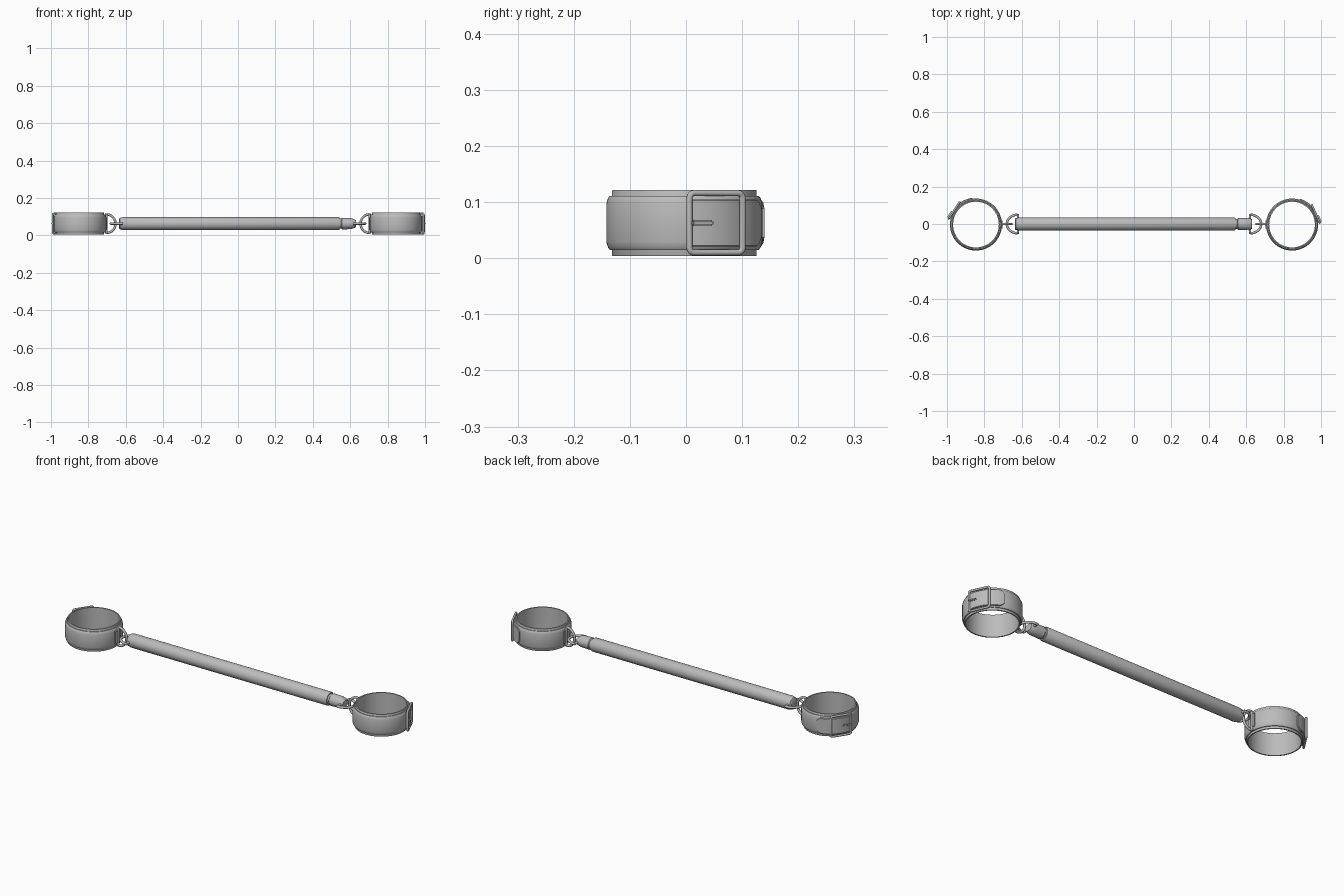
import bpy, bmesh, math
from mathutils import Matrix, Vector

cube = bpy.data.objects.get("Cube")
if cube:
    bpy.data.objects.remove(cube, do_unlink=True)

grey = bpy.data.materials.new("plain grey")
grey.use_nodes = True
GREY = (0.5, 0.5, 0.5, 1)
grey.diffuse_color = GREY
grey.node_tree.nodes["Principled BSDF"].inputs["Base Color"].default_value = GREY

MID = 0.063      # height of the bar axis
CUFF_X = 0.845   # distance of each cuff from the middle
CUFF_Y = -0.003


def finish(bm, name, matrix=None, angle=35):
    """Turn a bmesh into a shaded grey object."""
    if matrix:
        bm.transform(matrix)
    bmesh.ops.recalc_face_normals(bm, faces=bm.faces)
    me = bpy.data.meshes.new(name)
    bm.to_mesh(me)
    bm.free()
    me.materials.append(grey)
    ob = bpy.data.objects.new(name, me)
    bpy.context.collection.objects.link(ob)
    bpy.ops.object.select_all(action='DESELECT')
    ob.select_set(True)
    bpy.context.view_layer.objects.active = ob
    bpy.ops.object.shade_smooth_by_angle(angle=math.radians(angle))
    return ob


def skin(bm, rings, closed):
    """Bridge rings of points; closed joins the last ring to the first."""
    vs = [[bm.verts.new(p) for p in r] for r in rings]
    n, m = len(vs), len(vs[0])
    for i in range(n if closed else n - 1):
        a, b = vs[i], vs[(i + 1) % n]
        for j in range(m):
            k = (j + 1) % m
            bm.faces.new((a[j], a[k], b[k], b[j]))
    if not closed:
        bm.faces.new(vs[0])
        bm.faces.new(vs[-1])


def lathe_z(name, profile, matrix, seg=64):
    """Closed (radius, height) profile turned around z."""
    bm = bmesh.new()
    rings = []
    for i in range(seg):
        a = math.tau * i / seg
        rings.append([(r * math.cos(a), r * math.sin(a), z) for r, z in profile])
    skin(bm, rings, True)
    return finish(bm, name, matrix)


def lathe_x(name, profile, seg=32):
    """Solid of (x, radius, flatness) rings along the bar axis."""
    bm = bmesh.new()
    rings = []
    for x, r, flat in profile:
        rings.append([(x, r * math.cos(math.tau * i / seg),
                       MID + flat * r * math.sin(math.tau * i / seg)) for i in range(seg)])
    skin(bm, rings, False)
    return finish(bm, name)


def arc_strap(name, stations, r0, r1, matrix):
    """Curved plate from (degrees, half height) stations around z."""
    bm = bmesh.new()
    rings = []
    e = 0.002
    for deg, h in stations:
        a = math.radians(deg)
        sec = [(r0, -h), (r1 - e, -h), (r1, -h + e), (r1, h - e), (r1 - e, h), (r0, h)]
        rings.append([(r * math.cos(a), r * math.sin(a), z) for r, z in sec])
    skin(bm, rings, False)
    return finish(bm, name, matrix)


def wire(name, pts, radius, matrix, sides=10, closed=True):
    """Round wire through points lying in the local YZ plane (x = const)."""
    bm = bmesh.new()
    rings = []
    n = len(pts)
    for i, p in enumerate(pts):
        p = Vector(p)
        before = Vector(pts[i - 1]) if closed or i else p
        after = Vector(pts[(i + 1) % n]) if closed or i < n - 1 else p
        t = (after - before).normalized()
        up = Vector((1, 0, 0))
        side = t.cross(up).normalized()
        rings.append([p + radius * (math.cos(math.tau * k / sides) * side
                                    + math.sin(math.tau * k / sides) * up)
                      for k in range(sides)])
    skin(bm, rings, closed)
    return finish(bm, name, matrix, 50)


def rounded_rect(hw, hh, c, steps=4):
    pts = []
    for q, (sy, sz) in enumerate([(1, 1), (-1, 1), (-1, -1), (1, -1)]):
        for i in range(steps + 1):
            a = math.pi / 2 * (q + i / steps)
            pts.append((0, sy * (hw - c) + c * math.cos(a), sz * (hh - c) + c * math.sin(a)))
    return pts


def d_shape(depth, half, steps=20):
    """D outline: straight side on z = 0, bow toward +z."""
    pts = [(0, half * math.cos(math.pi * i / steps), depth * math.sin(math.pi * i / steps))
           for i in range(steps + 1)]
    pts += [(0, -half + 2 * half * i / 6, 0) for i in range(1, 6)]
    return pts


def box(name, size, matrix, bevel):
    bm = bmesh.new()
    bmesh.ops.create_cube(bm, size=1, matrix=Matrix.Diagonal((*size, 1)))
    bmesh.ops.bevel(bm, geom=bm.edges[:], offset=bevel, segments=2, affect='EDGES')
    return finish(bm, name, matrix)


# telescoping bar: outer tube and inner rod with a pinched end
lathe_x("outer_tube", [(-0.637, 0.026, 0.8), (-0.632, 0.032, 0.95), (-0.615, 0.035, 1),
                       (0.538, 0.035, 1), (0.543, 0.032, 1)])
lathe_x("inner_rod", [(0.53, 0.027, 1), (0.552, 0.027, 1), (0.556, 0.031, 1),
                      (0.605, 0.031, 0.95), (0.625, 0.029, 0.75), (0.632, 0.024, 0.7)])

# buckle angle is measured from +x; side -1 mirrors the cuff to the other end
for side, buckle, tag in ((1, 24, "left"), (-1, 33, "right")):
    place = (Matrix.Translation((side * CUFF_X, CUFF_Y, MID))
             @ Matrix.Diagonal((side, 1, 1, 1)))

    # soft lining and thicker band with bevelled rims
    lathe_z(tag + "_cuff_lining",
            [(0.122, -0.059), (0.128, -0.059), (0.129, -0.057), (0.129, 0.057),
             (0.128, 0.059), (0.122, 0.059)], place)
    lathe_z(tag + "_cuff_band",
            [(0.125, -0.048), (0.133, -0.048), (0.136, -0.044), (0.139, -0.034),
             (0.139, 0.034), (0.136, 0.044), (0.133, 0.048), (0.125, 0.048)], place)

    # strap end passing through the buckle to a clipped tip
    turn = place @ Matrix.Rotation(math.radians(buckle), 4, 'Z')
    stations = [(-20 + 5 * i, 0.042) for i in range(13)] + [(44, 0.038), (49, 0.026)]
    arc_strap(tag + "_strap_end", stations, 0.134, 0.1445, turn)

    # buckle frame and its prong
    frame = turn @ Matrix.Translation((0.139, 0, 0))
    wire(tag + "_buckle_frame", rounded_rect(0.052, 0.053, 0.009), 0.0055, frame)
    box(tag + "_buckle_prong", (0.008, 0.042, 0.011),
        turn @ Matrix.Translation((0.147, -0.030, 0)), 0.003)

    # tab on the inward face holding the cuff ring
    inward = place @ Matrix.Rotation(math.pi, 4, 'Z')
    arc_strap(tag + "_ring_tab", [(a, 0.034) for a in (-9, -4.5, 0, 4.5, 9)],
              0.134, 0.1435, inward)

    # upright ring on the cuff, bowing toward the bar
    upright = (Matrix.Translation((side * 0.704, 0, MID))
               @ Matrix.Rotation(-side * math.pi / 2, 4, 'Y')
               @ Matrix.Rotation(math.pi / 2, 4, 'Z')
               @ Matrix.Rotation(math.pi / 2, 4, 'Z'))
    # local bow (+z) goes to -x*side, local y must go upright
    upright = Matrix(((0, 0, -side, side * 0.704), (1, 0, 0, 0),
                      (0, 1, 0, MID), (0, 0, 0, 1)))
    wire(tag + "_cuff_ring", d_shape(0.049, 0.050), 0.0065, upright)

    # level ring on the bar, bowing toward the cuff
    level = Matrix(((0, 0, side, side * 0.620), (0, 1, 0, 0),
                    (1, 0, 0, MID), (0, 0, 0, 1)))
    wire(tag + "_bar_ring", d_shape(0.060, 0.050), 0.0065, level)
